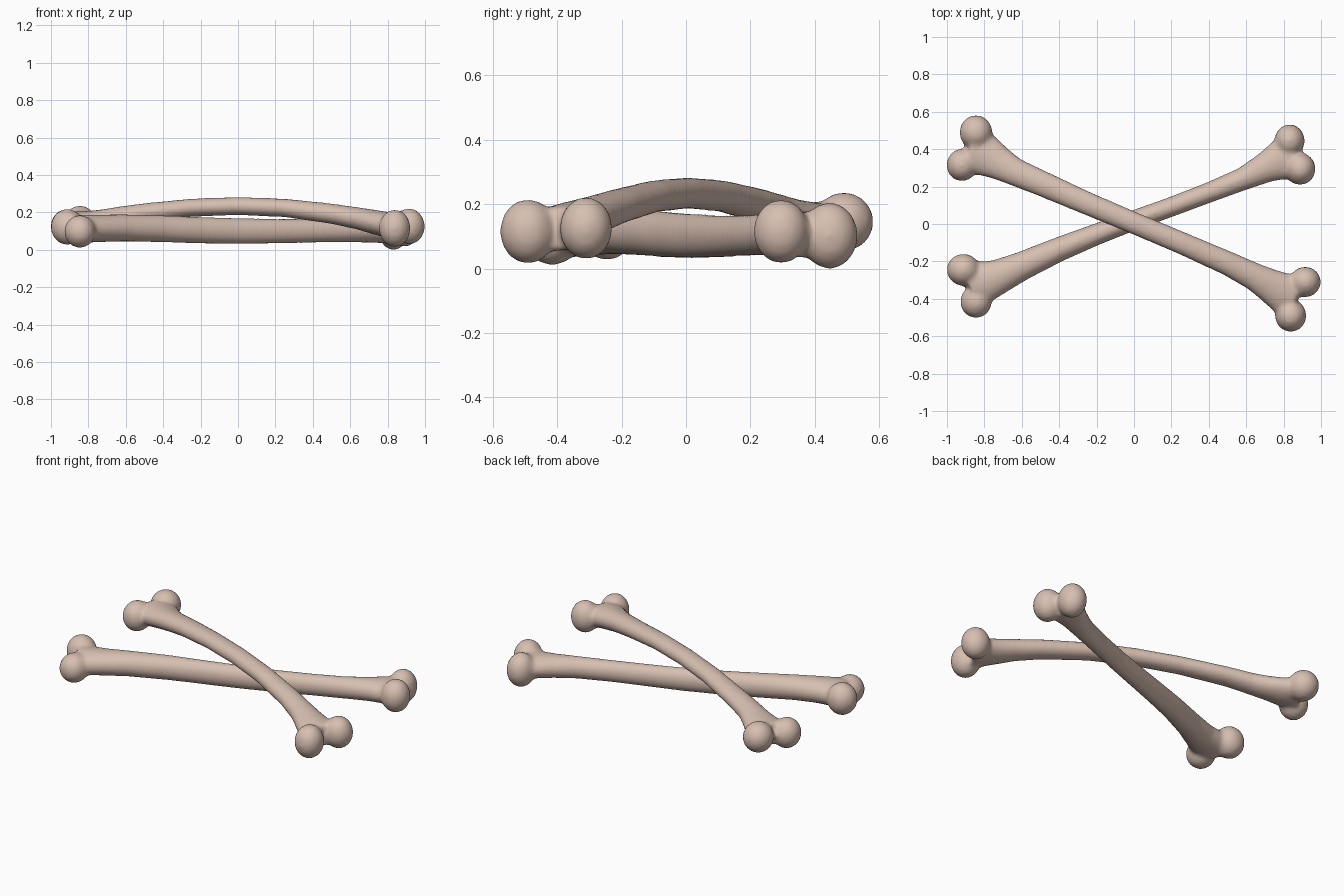
import bpy, bmesh, math
from mathutils import Vector, Matrix

bone_mat = bpy.data.materials.new("bone_beige")
bone_mat.diffuse_color = (0.68, 0.52, 0.44, 1)
SIDES = 20


def add_shaft(bm, stations):
    """Loft ellipses (x, y, z, half width, half height) along the bone."""
    rings = []
    for i, (x, y, z, w, h) in enumerate(stations):
        a, b = stations[max(i - 1, 0)], stations[min(i + 1, len(stations) - 1)]
        along = Vector((b[0] - a[0], b[1] - a[1], 0)).normalized()
        side = Vector((-along.y, along.x, 0))
        ring = []
        for k in range(SIDES):
            t = 2 * math.pi * k / SIDES
            p = Vector((x, y, z)) + side * w * math.cos(t) + Vector((0, 0, h * math.sin(t)))
            ring.append(bm.verts.new(p))
        rings.append(ring)
    for r, s in zip(rings, rings[1:]):
        for k in range(SIDES):
            n = (k + 1) % SIDES
            bm.faces.new((r[k], r[n], s[n], s[k]))
    bm.faces.new(rings[0][::-1])
    bm.faces.new(rings[-1])


def add_knob(bm, x, y, z, rx, ry, rz):
    m = Matrix.Translation((x, y, z)) @ Matrix.Diagonal((rx, ry, rz, 1))
    bmesh.ops.create_uvsphere(bm, u_segments=20, v_segments=12, radius=1, matrix=m)


def make_bone(name, stations, knobs):
    bm = bmesh.new()
    add_shaft(bm, stations)
    for k in knobs:
        add_knob(bm, *k)
    bmesh.ops.recalc_face_normals(bm, faces=bm.faces)
    me = bpy.data.meshes.new(name)
    bm.to_mesh(me)
    bm.free()
    me.materials.append(bone_mat)
    ob = bpy.data.objects.new(name, me)
    bpy.context.collection.objects.link(ob)
    # fuse shaft and knobs, then blend the joints
    r = ob.modifiers.new("fuse", 'REMESH')
    r.mode = 'VOXEL'
    r.voxel_size = 0.012
    r.use_smooth_shade = True
    s = ob.modifiers.new("blend", 'SMOOTH')
    s.factor = 0.5
    s.iterations = 12
    return ob


# upper bone, arching over the other
make_bone("upper_bone", [
    (-0.88, 0.40, 0.135, 0.110, 0.070), (-0.80, 0.37, 0.140, 0.117, 0.068),
    (-0.72, 0.325, 0.155, 0.092, 0.062), (-0.64, 0.28, 0.173, 0.076, 0.058),
    (-0.50, 0.22, 0.197, 0.070, 0.052), (-0.25, 0.11, 0.225, 0.063, 0.049),
    (0.00, 0.005, 0.234, 0.060, 0.049), (0.25, -0.10, 0.224, 0.061, 0.050),
    (0.50, -0.21, 0.193, 0.066, 0.055), (0.64, -0.28, 0.168, 0.075, 0.060),
    (0.72, -0.325, 0.150, 0.090, 0.066), (0.80, -0.37, 0.133, 0.112, 0.070),
    (0.87, -0.40, 0.12, 0.105, 0.070)],
    [(-0.845, 0.49, 0.145, 0.089, 0.093, 0.092), (-0.92, 0.315, 0.125, 0.083, 0.088, 0.092),
     (0.838, -0.49, 0.115, 0.085, 0.088, 0.101), (0.915, -0.31, 0.125, 0.085, 0.083, 0.097)])

# lower bone, lying underneath
make_bone("lower_bone", [
    (-0.88, -0.33, 0.11, 0.100, 0.075), (-0.80, -0.31, 0.113, 0.114, 0.075),
    (-0.72, -0.28, 0.115, 0.094, 0.074), (-0.60, -0.225, 0.117, 0.078, 0.073),
    (-0.40, -0.135, 0.112, 0.066, 0.073), (-0.20, -0.055, 0.105, 0.058, 0.072),
    (0.00, 0.02, 0.100, 0.054, 0.070), (0.20, 0.092, 0.100, 0.053, 0.067),
    (0.40, 0.168, 0.102, 0.055, 0.065), (0.58, 0.24, 0.104, 0.062, 0.065),
    (0.70, 0.30, 0.105, 0.082, 0.067), (0.78, 0.34, 0.105, 0.108, 0.070),
    (0.85, 0.36, 0.105, 0.105, 0.072)],
    [(-0.912, -0.245, 0.122, 0.090, 0.087, 0.097), (-0.845, -0.415, 0.098, 0.085, 0.089, 0.088),
     (0.832, 0.445, 0.102, 0.082, 0.089, 0.104), (0.888, 0.295, 0.115, 0.084, 0.087, 0.100)])
